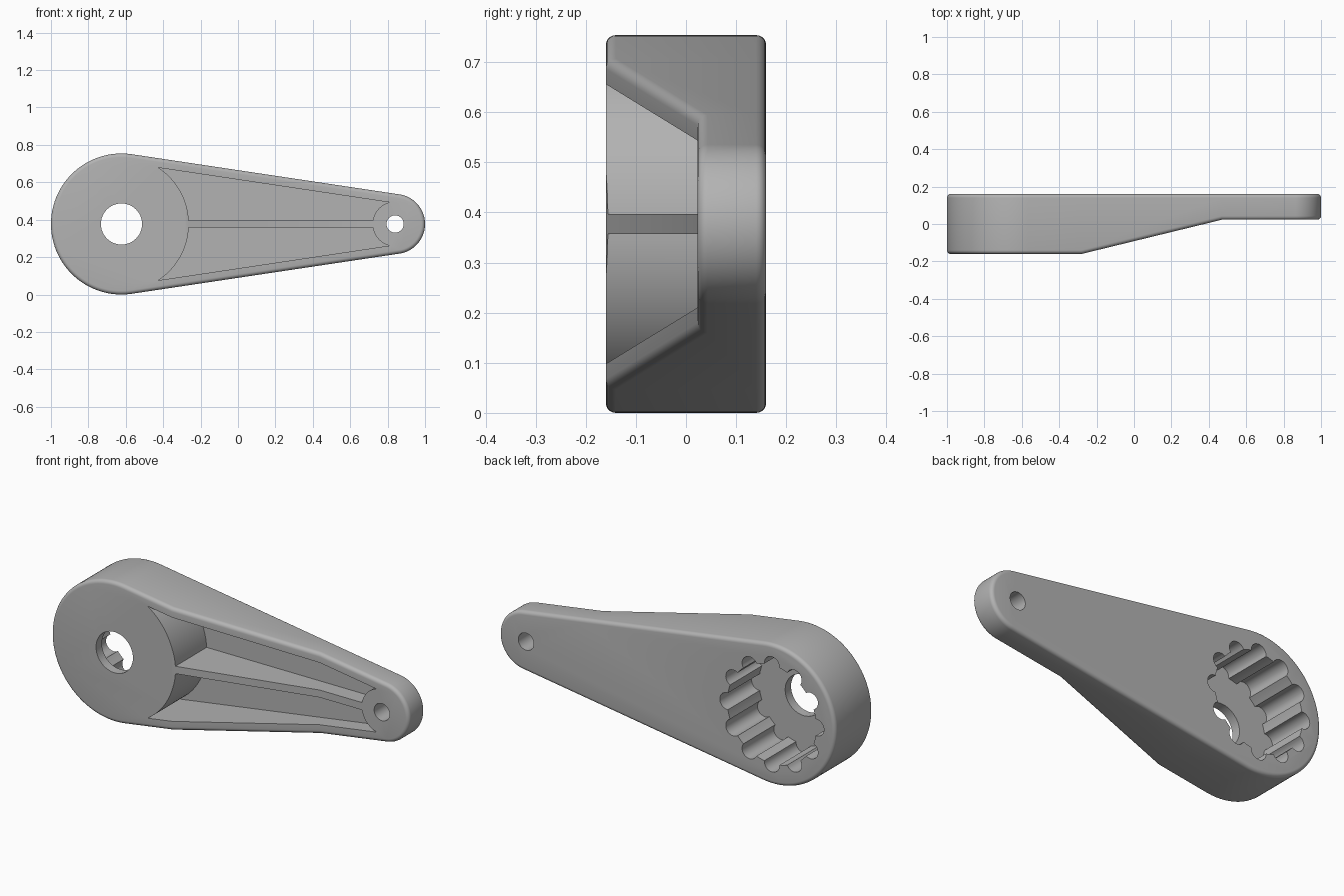
import bpy, bmesh, math
from math import sin, cos, acos, asin, pi, radians

if "Cube" in bpy.data.objects:
    bpy.data.objects.remove(bpy.data.objects["Cube"], do_unlink=True)

# Main dimensions
BIG_X, BIG_R = -0.623, 0.377
TIP_X, TIP_R = 0.84, 0.16
MID_Z, BACK, FRONT, TIP_FRONT = 0.377, 0.16, -0.16, 0.023
SLOPE_START, SLOPE_END = -0.28, 0.47
WALL, RIB_HALF = 0.05, 0.02
THETA = acos((BIG_R - TIP_R) / (TIP_X - BIG_X))   # direction of the tangent points

grey = bpy.data.materials.new("plain grey")
grey.use_nodes = True
COLOUR = (0.45, 0.45, 0.45, 1)
grey.diffuse_color = COLOUR
grey.node_tree.nodes["Principled BSDF"].inputs["Base Color"].default_value = COLOUR


def arc(cx, r, a, b, n):
    """Points (x, z) of an arc around a centre on the arm's axis."""
    return [(cx + r * cos(a + (b - a) * i / n), MID_Z + r * sin(a + (b - a) * i / n))
            for i in range(n + 1)]


def make_object(name, bm):
    bmesh.ops.recalc_face_normals(bm, faces=bm.faces)
    mesh = bpy.data.meshes.new(name)
    bm.to_mesh(mesh)
    bm.free()
    mesh.materials.append(grey)
    obj = bpy.data.objects.new(name, mesh)
    bpy.context.collection.objects.link(obj)
    return obj


def prism(bm, points, back, front_of):
    """Extrude an outline along y; the front depth may vary with x."""
    rear = [bm.verts.new((x, back, z)) for x, z in points]
    fore = [bm.verts.new((x, front_of(x), z)) for x, z in points]
    bm.faces.new(rear)
    face = bm.faces.new(fore)
    for i in range(len(points)):
        j = (i + 1) % len(points)
        bm.faces.new((rear[i], rear[j], fore[j], fore[i]))
    return fore, face


def front_depth(x):
    t = min(1, max(0, (x - SLOPE_START) / (SLOPE_END - SLOPE_START)))
    return FRONT + t * (TIP_FRONT - FRONT)


# Lever body: two arcs joined by tangents, with a sloping front
def edge_z(x):
    return MID_Z + (BIG_R - (x - BIG_X) * cos(THETA)) / sin(THETA)


upper = [(x, edge_z(x)) for x in (SLOPE_END, SLOPE_START)]
lower = [(x, 2 * MID_Z - z) for x, z in reversed(upper)]
outline = (arc(TIP_X, TIP_R, -THETA, THETA, 40) + upper
           + arc(BIG_X, BIG_R, THETA, 2 * pi - THETA, 72) + lower)
bm = bmesh.new()
fore, face = prism(bm, outline, BACK, front_depth)
for x in (SLOPE_START, SLOPE_END):
    pair = [v for v in fore if abs(v.co.x - x) < 1e-5]
    bmesh.ops.connect_verts(bm, verts=pair)
bmesh.ops.recalc_face_normals(bm, faces=bm.faces)
rim = [e for e in bm.edges
       if sorted(abs(f.normal.y) > 0.5 for f in e.link_faces) == [False, True]]
bmesh.ops.bevel(bm, geom=rim, offset=0.02, segments=5, profile=0.5, affect='EDGES')
lever = make_object("lever_body", bm)


def cut(points, back, front):
    """Remove a prism from the lever."""
    bm = bmesh.new()
    prism(bm, points, back, lambda x: front)
    cutter = make_object("cutter", bm)
    cutter.hide_render = True
    mod = lever.modifiers.new("cut", 'BOOLEAN')
    mod.operation, mod.solver, mod.object = 'DIFFERENCE', 'EXACT', cutter
    bpy.context.view_layer.objects.active = lever
    bpy.ops.object.modifier_apply(modifier=mod.name)
    bpy.data.objects.remove(cutter, do_unlink=True)


# Front pockets either side of the centre rib
HUB_R, EYE_R = 0.36, 0.12
pocket = (arc(BIG_X, HUB_R, asin(RIB_HALF / HUB_R),
              THETA - acos((BIG_R - WALL) / HUB_R), 24)
          + arc(TIP_X, EYE_R, THETA + acos((TIP_R - WALL) / EYE_R),
                pi - asin(RIB_HALF / EYE_R), 12))
cut(pocket, BACK - WALL, -0.4)
cut([(x, 2 * MID_Z - z) for x, z in pocket], BACK - WALL, -0.4)

# Fluted socket in the back of the hub
FLUTES, SOCKET_R, FLUTE_R = 12, 0.265, 0.045
half = 2 * asin(FLUTE_R / (2 * SOCKET_R))
sweep = pi / 2 + half / 2
socket = []
for k in range(FLUTES):
    a = 2 * pi * k / FLUTES
    for i in range(13):
        t = a + sweep * (i / 6 - 1)
        socket.append((BIG_X + SOCKET_R * cos(a) + FLUTE_R * cos(t),
                       MID_Z + SOCKET_R * sin(a) + FLUTE_R * sin(t)))
    socket += arc(BIG_X, SOCKET_R, a + half, a + 2 * pi / FLUTES - half, 3)[1:-1]
cut(socket, 0.4, FRONT + WALL)

# Screw hole in the hub and eye hole in the tip
for cx, r in ((BIG_X, 0.11), (TIP_X, 0.046)):
    cut(arc(cx, r, 0, 2 * pi, 48)[:-1], 0.4, -0.4)

# Smooth shading with sharp edges kept
bpy.ops.object.select_all(action='DESELECT')
lever.select_set(True)
bpy.context.view_layer.objects.active = lever
bpy.ops.object.shade_smooth_by_angle(angle=radians(25))
